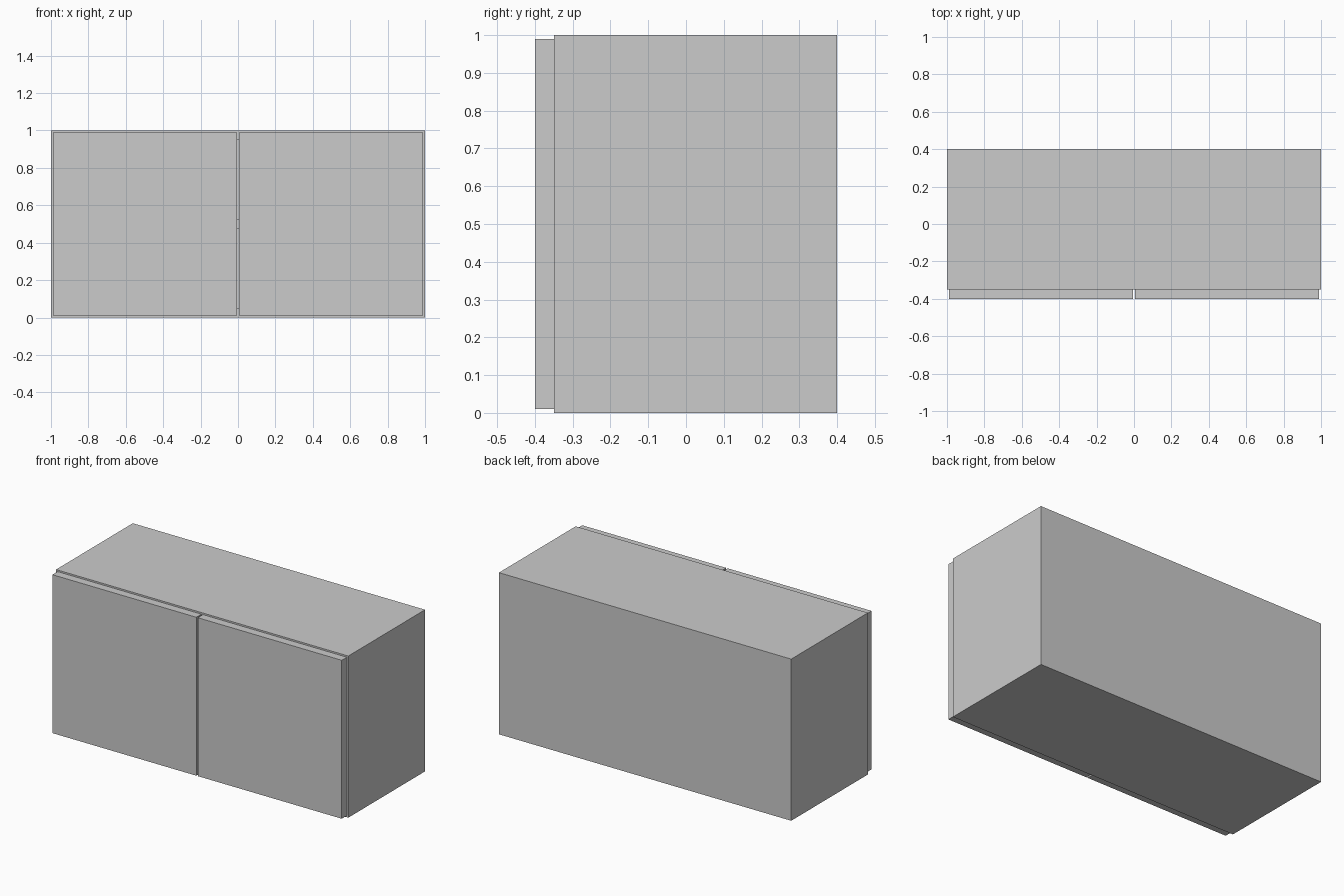
import bpy

if "Cube" in bpy.data.objects:
    bpy.data.objects.remove(bpy.data.objects["Cube"])


def box(name, x, y, z):
    """Box given as (min, max) ranges on each axis."""
    bpy.ops.mesh.primitive_cube_add(
        size=1, location=[(r[0] + r[1]) / 2 for r in (x, y, z)])
    ob = bpy.context.object
    ob.name = name
    ob.scale = [r[1] - r[0] for r in (x, y, z)]
    bpy.ops.object.transform_apply(location=False, rotation=False, scale=True)
    return ob


T = 0.05                    # board thickness
FRONT, BACK = -0.35, 0.40   # carcass depth range
INNER = 1.0 - T             # half width between the sides

# Side panels and doors, mirrored left and right
for side, s in (("left", -1), ("right", 1)):
    box(f"{side}_side_panel", sorted((s * INNER, s)), (FRONT, BACK), (0, 1))
    box(f"{side}_door", sorted((s * 0.005, s * 0.99)),
        (FRONT - T, FRONT), (0.01, 0.99))

# Open-fronted shell: top, back and bottom as one folded C profile
shell = [(FRONT, 0), (BACK, 0), (BACK, 1), (FRONT, 1),
         (FRONT, 1 - T), (BACK - T, 1 - T), (BACK - T, T), (FRONT, T)]
n = len(shell)
verts = [(x, y, z) for x in (-INNER, INNER) for y, z in shell]
faces = [(i, (i + 1) % n, n + (i + 1) % n, n + i) for i in range(n)]
faces += [tuple(reversed(range(n))), tuple(range(n, 2 * n))]
mesh = bpy.data.meshes.new("top_back_bottom_shell")
mesh.from_pydata(verts, [], [tuple(reversed(f)) for f in faces[:n]] + faces[n:])
bpy.context.collection.objects.link(
    bpy.data.objects.new("top_back_bottom_shell", mesh))

# Middle shelf
box("middle_shelf", (-INNER, INNER), (FRONT, BACK - T),
    (0.5 - T / 2, 0.5 + T / 2))
